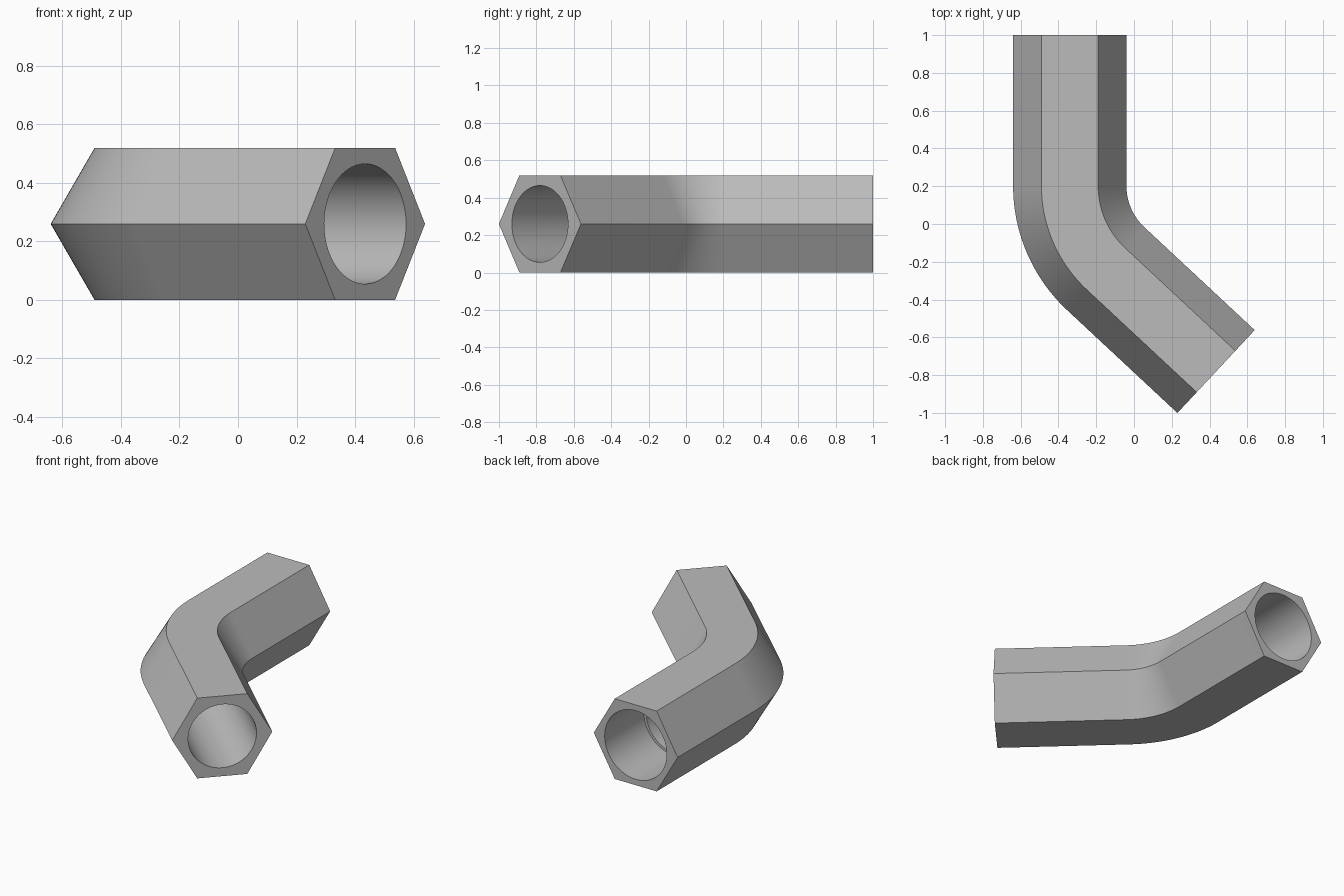
import bpy, bmesh, math
from mathutils import Vector

cube = bpy.data.objects.get("Cube")
if cube:
    bpy.data.objects.remove(cube, do_unlink=True)

HEX_R = 0.3                      # corner radius of the hexagonal body
BORE_R, SOCKET_R = 0.205, 0.222  # through bore and wider back socket
LEG, SOCKET_DEPTH = 0.798, 0.4
BEND_R, BEND = 0.6, math.radians(47)
SIDES, BEND_STEPS = 96, 32
HEIGHT = HEX_R * math.cos(math.pi / 6)
PIVOT = Vector((-0.34 + BEND_R, 1 - LEG, HEIGHT))


def station(along, phi):
    """Centre and sideways direction on the bent axis."""
    side = Vector((math.cos(phi), math.sin(phi), 0))
    tangent = Vector((math.sin(phi), -math.cos(phi), 0))
    return PIVOT - side * BEND_R + tangent * along, side


def hexagon(a):
    return HEX_R * math.cos(math.pi / 6) / math.cos(a % (math.pi / 3) - math.pi / 6)


def circle(r):
    return lambda a: r


bm = bmesh.new()


def ring(place, radius):
    centre, side = place
    verts = []
    for i in range(SIDES):
        a = 2 * math.pi * i / SIDES
        r = radius(a)
        verts.append(bm.verts.new(centre + side * r * math.cos(a)
                                  + Vector((0, 0, r * math.sin(a)))))
    return verts


bend = [station(0, BEND * i / BEND_STEPS) for i in range(BEND_STEPS + 1)]
back, front = station(-LEG, 0), station(LEG, BEND)
step = station(SOCKET_DEPTH - LEG, 0)

# Outer skin from back to front, then the bore from front to back
rings = [ring(p, hexagon) for p in [back] + bend + [front]]
rings += [ring(p, circle(BORE_R)) for p in [front] + bend[::-1] + [step]]
rings += [ring(p, circle(SOCKET_R)) for p in [step, back]]

for k, loop in enumerate(rings):
    nxt = rings[(k + 1) % len(rings)]
    for i in range(SIDES):
        j = (i + 1) % SIDES
        bm.faces.new((loop[i], loop[j], nxt[j], nxt[i]))
bmesh.ops.recalc_face_normals(bm, faces=bm.faces)

mesh = bpy.data.meshes.new("elbow_tube")
bm.to_mesh(mesh)
bm.free()
tube = bpy.data.objects.new("elbow_tube", mesh)
bpy.context.collection.objects.link(tube)

# Single grey material
grey = bpy.data.materials.new("grey")
grey.use_nodes = True
colour = (0.5, 0.5, 0.5, 1)
grey.diffuse_color = colour
grey.node_tree.nodes["Principled BSDF"].inputs["Base Color"].default_value = colour
mesh.materials.append(grey)

# Smooth bend and bore, sharp hexagon edges and rims
bpy.ops.object.select_all(action='DESELECT')
tube.select_set(True)
bpy.context.view_layer.objects.active = tube
bpy.ops.object.shade_smooth_by_angle(angle=math.radians(30))
